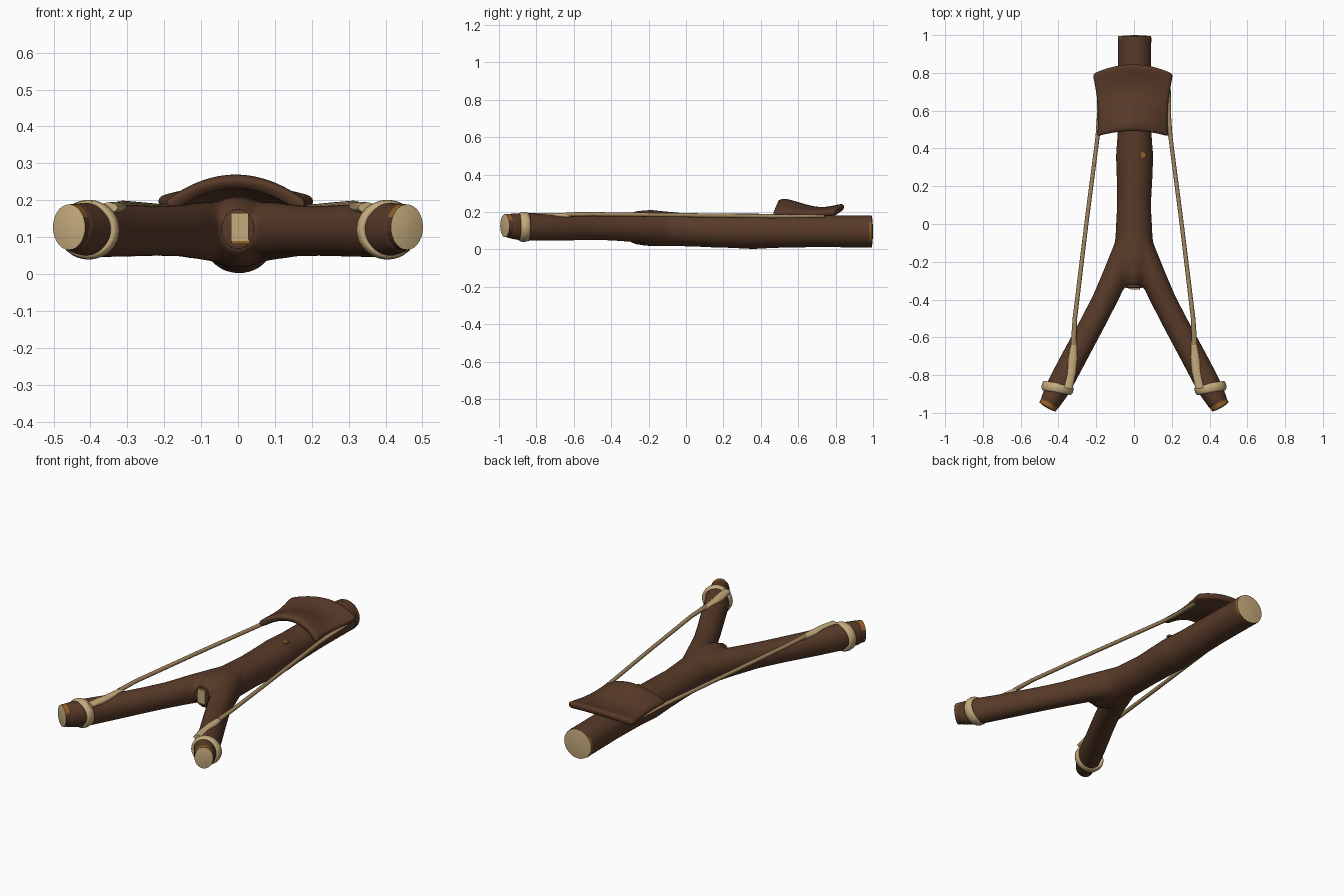
import bpy, bmesh, math
from mathutils import Vector, Matrix

if "Cube" in bpy.data.objects:
    bpy.data.objects.remove(bpy.data.objects["Cube"])

def material(name, rgb):
    m = bpy.data.materials.new(name)
    m.diffuse_color = (*rgb, 1)
    m.use_nodes = True
    m.node_tree.nodes["Principled BSDF"].inputs["Base Color"].default_value = m.diffuse_color
    return m

BROWN = material("bark brown", (0.098, 0.043, 0.022))
CREAM = material("cut wood cream", (0.56, 0.41, 0.205))
TAN = material("elastic tan", (0.36, 0.245, 0.115))
ORANGE = material("orange rim", (0.30, 0.12, 0.018))

def finish(name, bm, mats, angle=50):
    bmesh.ops.recalc_face_normals(bm, faces=bm.faces[:])
    me = bpy.data.meshes.new(name)
    bm.to_mesh(me)
    bm.free()
    ob = bpy.data.objects.new(name, me)
    bpy.context.collection.objects.link(ob)
    for m in mats:
        me.materials.append(m)
    shade(ob, angle)
    return ob

def shade(ob, angle):
    bpy.ops.object.select_all(action='DESELECT')
    ob.select_set(True)
    bpy.context.view_layer.objects.active = ob
    bpy.ops.object.shade_smooth_by_angle(angle=math.radians(angle))

def loft(bm, stations, sides=24):
    """Tube through (x, y, z, side radius, height radius) stations, capped."""
    pts = [Vector(s[:3]) for s in stations]
    rings = []
    for i, s in enumerate(stations):
        t = (pts[min(i + 1, len(pts) - 1)] - pts[max(i - 1, 0)]).normalized()
        side = t.cross(Vector((0, 0, 1))).normalized()
        up = side.cross(t)
        rings.append([bm.verts.new(pts[i] + side * s[3] * math.cos(a) + up * s[4] * math.sin(a))
                      for a in (2 * math.pi * k / sides for k in range(sides))])
    for a, b in zip(rings, rings[1:]):
        for k in range(sides):
            n = (k + 1) % sides
            bm.faces.new((a[k], a[n], b[n], b[k]))
    bm.faces.new(rings[0])
    bm.faces.new(rings[-1])

# Forked wooden frame: handle and two arms blended into one body
bm = bmesh.new()
loft(bm, [(0.003, 0.985, 0.095, 0.089, 0.086), (0.003, 0.7, 0.098, 0.089, 0.086),
          (0.003, 0.47, 0.097, 0.091, 0.09), (0.003, 0.36, 0.097, 0.099, 0.096),
          (0.003, 0.24, 0.099, 0.095, 0.092), (0, 0.1, 0.101, 0.09, 0.089),
          (0, -0.05, 0.107, 0.098, 0.09), (0, -0.19, 0.114, 0.105, 0.097),
          (0, -0.27, 0.116, 0.07, 0.09), (0, -0.33, 0.118, 0.045, 0.06)], 32)
for s in (-1, 1):
    loft(bm, [(s * 0.03, -0.12, 0.112, 0.075, 0.085), (s * 0.1, -0.28, 0.117, 0.07, 0.078),
              (s * 0.16, -0.41, 0.117, 0.066, 0.07), (s * 0.222, -0.53, 0.117, 0.066, 0.069),
              (s * 0.34, -0.75, 0.117, 0.067, 0.072), (s * 0.40, -0.865, 0.12, 0.066, 0.076),
              (s * 0.45, -0.955, 0.126, 0.054, 0.066)])
frame = finish("forked_frame", bm, [BROWN])
rm = frame.modifiers.new("blend", 'REMESH')
rm.mode = 'VOXEL'
rm.voxel_size = 0.011
rm.use_smooth_shade = True
sm = frame.modifiers.new("soften", 'SMOOTH')
sm.factor = 0.5
sm.iterations = 7

# Cut ends: short collar with a slightly domed pale face
def cut_end(name, center, axis, rx, rz, depth, rim_rule):
    bm = bmesh.new()
    c, ax = Vector(center), Vector(axis).normalized()
    prof = [(-depth - 0.02, 1), (-depth, 1), (-0.006, 0.98), (-0.002, 0.6), (0, 0.05)]
    loft(bm, [(*(c + ax * d), rx * k, rz * k) for d, k in prof], 28)
    bmesh.ops.recalc_face_normals(bm, faces=bm.faces[:])
    for f in bm.faces:
        d = (f.calc_center_median() - c).dot(ax)
        if d > -0.006:
            f.material_index = 1
        elif d > -depth and rim_rule(f.normal):
            f.material_index = 2
    return finish(name, bm, [BROWN, CREAM, ORANGE], 40)

cut_end("handle_end", (0.003, 1.0, 0.095), (0, 1, 0), 0.089, 0.086, 0.018, lambda n: abs(n.x) > 0.75)
for s, side in ((-1, "left"), (1, "right")):
    cut_end(side + "_arm_end", (s * 0.461, -0.974, 0.127), (s * 0.49, -0.87, 0),
            0.051, 0.063, 0.03, lambda n: n.z > 0.35)

# Small sawn-off knot in the crotch
cut_end("crotch_knot", (0, -0.343, 0.122), (0, -1, 0), 0.045, 0.055, 0.05, lambda n: False)
def plate(name, center, size, mat):
    bm = bmesh.new()
    bmesh.ops.create_cube(bm, size=1, matrix=Matrix.Translation(center) @ Matrix.Diagonal((*size, 1)))
    return finish(name, bm, [mat])
for f in bpy.data.objects["crotch_knot"].data.polygons:
    f.material_index = 0
plate("knot_face", (0.005, -0.343, 0.127), (0.048, 0.008, 0.076), CREAM)
plate("knot_edge", (0.008, -0.342, 0.087), (0.05, 0.007, 0.012), ORANGE)
plate("handle_fleck", (0.05, 0.365, 0.181), (0.026, 0.026, 0.009), ORANGE)

for s, side in ((-1, "left"), (1, "right")):
    # Binding wrapped round the arm
    bm = bmesh.new()
    center = Vector((s * 0.405, -0.868, 0.12))
    axis = Vector((s * 0.17, -1, 0)).normalized()
    across = Vector((-axis.y, axis.x, 0))
    n, m = 32, 10
    rings = []
    for i in range(n):
        a = 2 * math.pi * i / n
        out = across * math.cos(a) + Vector((0, 0, 1)) * math.sin(a)
        mid = center + across * 0.072 * math.cos(a) + Vector((0, 0, 0.068 * math.sin(a)))
        rings.append([bm.verts.new(mid + out * 0.013 * math.cos(b) + axis * 0.027 * math.sin(b))
                      for b in (2 * math.pi * j / m for j in range(m))])
    for i in range(n):
        for j in range(m):
            p, q, k = rings[i], rings[(i + 1) % n], (j + 1) % m
            bm.faces.new((p[j], p[k], q[k], q[j]))
    finish(side + "_binding", bm, [CREAM], 60)

    # Elastic band from under the pouch to the arm
    bm = bmesh.new()
    loft(bm, [(s * 0.18, 0.74, 0.178, 0.014, 0.008), (s * 0.183, 0.56, 0.176, 0.014, 0.009),
              (s * 0.193, 0.46, 0.177, 0.011, 0.011), (s * 0.255, -0.02, 0.183, 0.011, 0.011),
              (s * 0.313, -0.5, 0.188, 0.012, 0.011), (s * 0.32, -0.64, 0.186, 0.015, 0.012)], 12)
    finish(side + "_band", bm, [TAN], 60)

    # Flattened end of the band, tucked beneath the binding
    bm = bmesh.new()
    loft(bm, [(s * 0.317, -0.62, 0.182, 0.014, 0.013), (s * 0.322, -0.7, 0.18, 0.024, 0.015),
              (s * 0.333, -0.79, 0.18, 0.025, 0.016), (s * 0.35, -0.87, 0.18, 0.025, 0.014)], 14)
    finish(side + "_band_tail", bm, [CREAM], 60)

# Leather pouch: arched sheet with raised front and back lips
rows = [(0.0, 0.253, 0.194), (0.05, 0.270, 0.197), (0.16, 0.272, 0.192), (0.38, 0.245, 0.190),
        (0.62, 0.222, 0.194), (0.82, 0.232, 0.206), (0.94, 0.245, 0.214), (1.0, 0.238, 0.217)]
bm = bmesh.new()
grid = []
for t, top, half in rows:
    row = []
    for i in range(13):
        u = -1 + i / 6
        y0, y1 = 0.485 - 0.025 * u * u, 0.85 - 0.055 * u * u
        edge = 0.195 + 0.015 * t
        row.append(bm.verts.new((u * half - 0.006, y0 + (y1 - y0) * t, edge + (top - edge) * (1 - u * u))))
    grid.append(row)
for a, b in zip(grid, grid[1:]):
    for i in range(12):
        bm.faces.new((a[i], a[i + 1], b[i + 1], b[i]))
pouch = finish("pouch", bm, [BROWN], 80)
if pouch.data.polygons[0].normal.z < 0:
    pouch.data.flip_normals()
sol = pouch.modifiers.new("thickness", 'SOLIDIFY')
sol.thickness = 0.036
sol.offset = -1
sub = pouch.modifiers.new("round", 'SUBSURF')
sub.levels = sub.render_levels = 2
